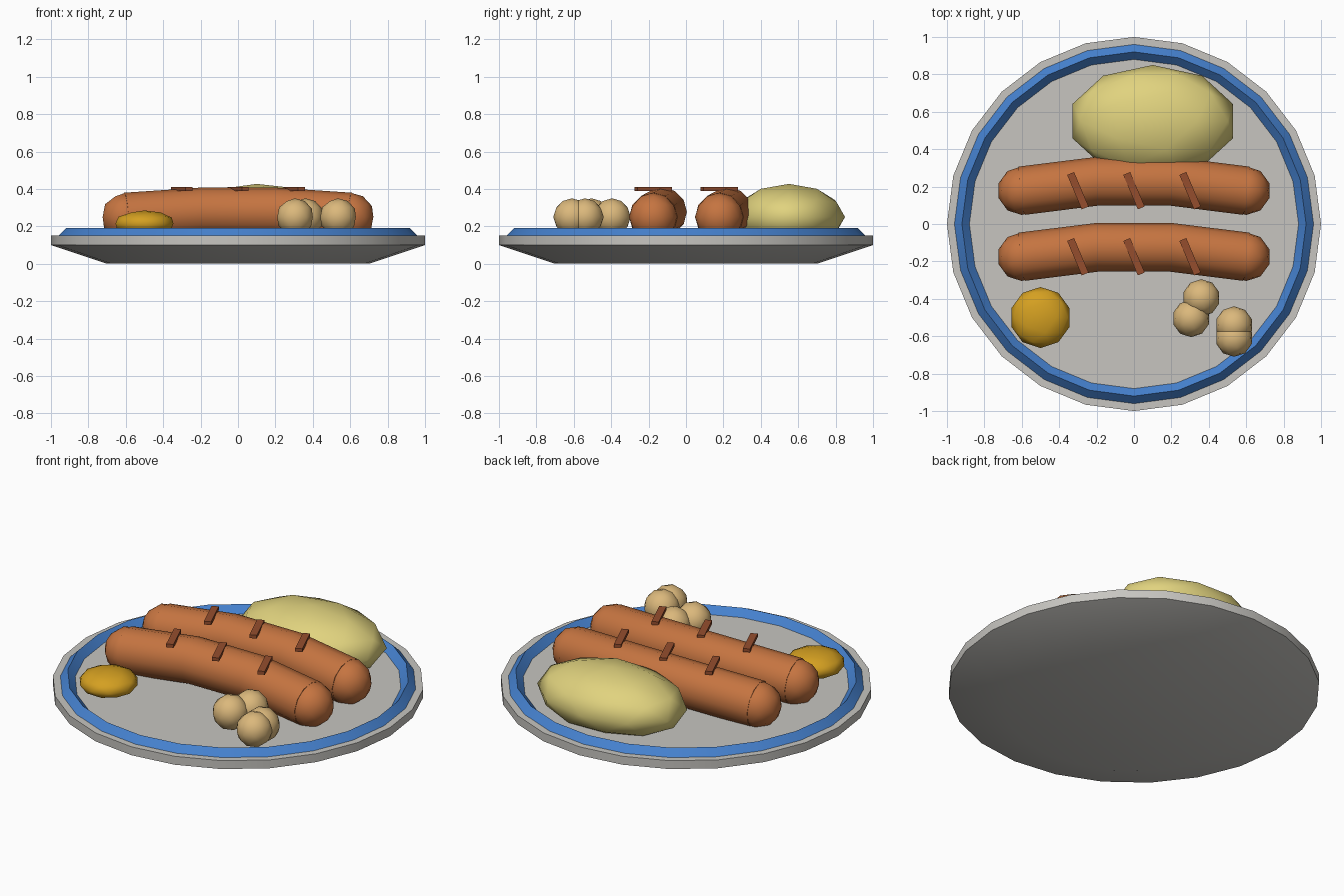
import bpy, bmesh, math
from mathutils import Matrix, Vector

cube = bpy.data.objects.get("Cube")
if cube:
    bpy.data.objects.remove(cube, do_unlink=True)


def material(name, r, g, b):
    m = bpy.data.materials.new(name)
    m.use_nodes = True
    m.diffuse_color = (r, g, b, 1)
    m.node_tree.nodes["Principled BSDF"].inputs["Base Color"].default_value = (r, g, b, 1)
    return m


GREY = material("plate grey", 0.57, 0.56, 0.53)
BLUE = material("rim blue", 0.06, 0.22, 0.62)
BROWN = material("sausage brown", 0.56, 0.175, 0.052)
CHAR = material("grill mark brown", 0.30, 0.076, 0.027)
CREAM = material("mash cream", 0.75, 0.65, 0.21)
MUSTARD = material("mustard yellow", 0.66, 0.35, 0.015)
TAN = material("onion tan", 0.71, 0.48, 0.20)


def finish(name, bm, mat, angle=45):
    bmesh.ops.recalc_face_normals(bm, faces=bm.faces)
    mesh = bpy.data.meshes.new(name)
    bm.to_mesh(mesh)
    bm.free()
    mesh.materials.append(mat)
    ob = bpy.data.objects.new(name, mesh)
    bpy.context.collection.objects.link(ob)
    bpy.ops.object.select_all(action='DESELECT')
    ob.select_set(True)
    bpy.context.view_layer.objects.active = ob
    bpy.ops.object.shade_smooth_by_angle(angle=math.radians(angle))
    return ob


def bridge(bm, a, b):
    for i in range(len(a)):
        j = (i + 1) % len(a)
        bm.faces.new((a[i], a[j], b[j], b[i]))


def lathe(name, profile, mat, closed, sides=24):
    bm = bmesh.new()
    turns = [2 * math.pi * i / sides for i in range(sides)]
    rings = [[bm.verts.new((r * math.cos(t), r * math.sin(t), z)) for t in turns]
             for r, z in profile]
    for a, b in zip(rings, rings[1:]):
        bridge(bm, a, b)
    if closed:
        bridge(bm, rings[-1], rings[0])
    else:
        bm.faces.new(rings[0])
        bm.faces.new(rings[-1])
    return finish(name, bm, mat, 30)


def blob(name, centre, size, mat):
    bm = bmesh.new()
    place = Matrix.Translation(centre) @ Matrix.Diagonal((*size, 1))
    bmesh.ops.create_icosphere(bm, subdivisions=2, radius=1, matrix=place)
    return finish(name, bm, mat)


# Plate and its diamond-section rim
lathe("plate", [(0.7, 0), (1, 0.1), (1, 0.15)], GREY, False)
lathe("plate_rim", [(0.96, 0.15), (0.92, 0.19), (0.88, 0.15), (0.92, 0.11)], BLUE, True)


# Bent sausage tube with rounded ends
def sausage(name, y, radius=0.13, sides=12):
    bm = bmesh.new()
    path = [Vector(p) for p in ((-0.6, y, 0.25), (-0.2, y + 0.05, 0.277),
                                (0.2, y + 0.05, 0.277), (0.6, y, 0.25))]
    rings = []
    for i, p in enumerate(path):
        along = (path[min(i + 1, 3)] - path[max(i - 1, 0)]).normalized()
        side = Vector((0, 0, 1)).cross(along).normalized()
        up = along.cross(side)
        turns = [2 * math.pi * k / sides for k in range(sides)]
        rings.append([bm.verts.new(p + radius * (side * math.cos(t) + up * math.sin(t)))
                      for t in turns])
    for a, b in zip(rings, rings[1:]):
        bridge(bm, a, b)
    bm.faces.new(rings[0])
    bm.faces.new(rings[-1])
    for end in (path[0], path[-1]):
        bmesh.ops.create_icosphere(bm, subdivisions=2, radius=radius,
                                   matrix=Matrix.Translation(end))
    finish(name, bm, BROWN)


# Slanted grill marks across each sausage
def grill_marks(name, y):
    bm = bmesh.new()
    for x in (-0.3, 0, 0.3):
        place = (Matrix.Translation((x, y, 0.4)) @ Matrix.Rotation(0.4, 4, 'Z')
                 @ Matrix.Diagonal((0.04, 0.2, 0.02, 1)))
        bmesh.ops.create_cube(bm, size=1, matrix=place)
    finish(name, bm, CHAR, 30)


for label, y in (("front", -0.175), ("back", 0.178)):
    sausage(label + "_sausage", y)
    grill_marks(label + "_grill_marks", y)

# Mashed potato and mustard
blob("mashed_potato", (0.1, 0.55, 0.25), (0.45, 0.3, 0.177), CREAM)
blob("mustard", (-0.5, -0.5, 0.215), (0.163, 0.163, 0.07), MUSTARD)

# Small onions
for i, (x, y) in enumerate([(0.36, -0.395), (0.305, -0.505), (0.535, -0.54), (0.535, -0.61)]):
    blob(f"onion_{i + 1}", (x, y, 0.25), (0.1, 0.1, 0.1), TAN)
